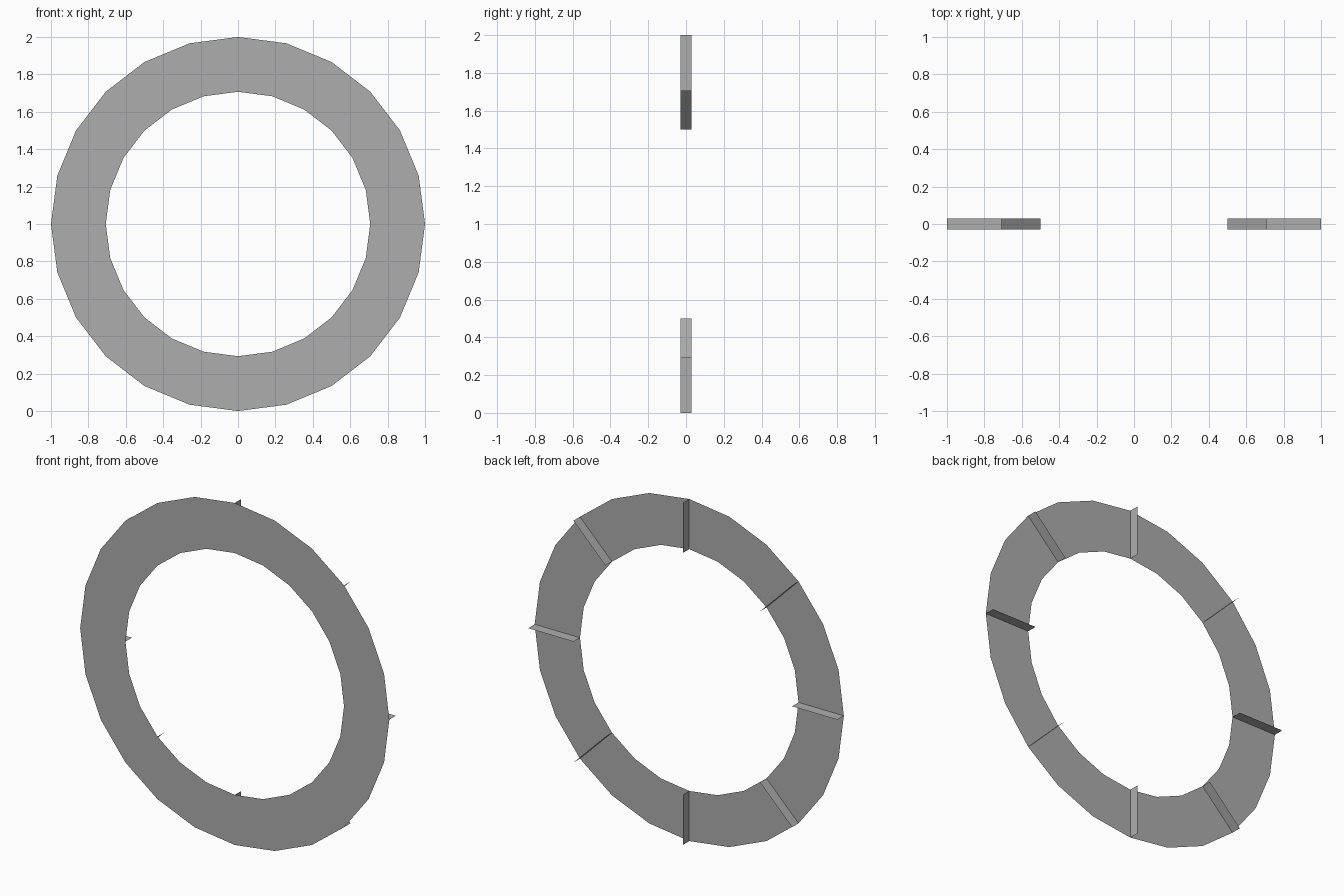
import bpy
import bmesh
from math import sin, cos, tau

cube = bpy.data.objects.get("Cube")
if cube:
    bpy.data.objects.remove(cube, do_unlink=True)

OUTER, INNER = 1.0, 0.707
DEPTH = 0.03          # half the fin depth
SIDES, FINS = 24, 8

grey = bpy.data.materials.new("plain grey")
grey.use_nodes = True
colour = (0.42, 0.42, 0.42, 1)
grey.diffuse_color = colour
grey.node_tree.nodes["Principled BSDF"].inputs["Base Color"].default_value = colour


def point(radius, angle, y):
    return (radius * cos(angle), y, 1 + radius * sin(angle))


def sheet(name, corners):
    """Flat-shaded object from a list of four-cornered faces."""
    bm = bmesh.new()
    for quad in corners:
        bm.faces.new([bm.verts.new(p) for p in quad])
    bmesh.ops.remove_doubles(bm, verts=bm.verts, dist=0.0001)
    mesh = bpy.data.meshes.new(name)
    bm.to_mesh(mesh)
    bm.free()
    mesh.materials.append(grey)
    obj = bpy.data.objects.new(name, mesh)
    bpy.context.collection.objects.link(obj)
    return obj


# Thin flat ring at the front
step = tau / SIDES
sheet("ring_plate", [
    (point(INNER, i * step, -DEPTH), point(OUTER, i * step, -DEPTH),
     point(OUTER, (i + 1) * step, -DEPTH), point(INNER, (i + 1) * step, -DEPTH))
    for i in range(SIDES)])

# Thin radial fins standing behind the ring
for i in range(FINS):
    a = i * tau / FINS
    sheet(f"radial_fin_{i + 1}", [
        (point(INNER, a, -DEPTH), point(OUTER, a, -DEPTH),
         point(OUTER, a, DEPTH), point(INNER, a, DEPTH))])
